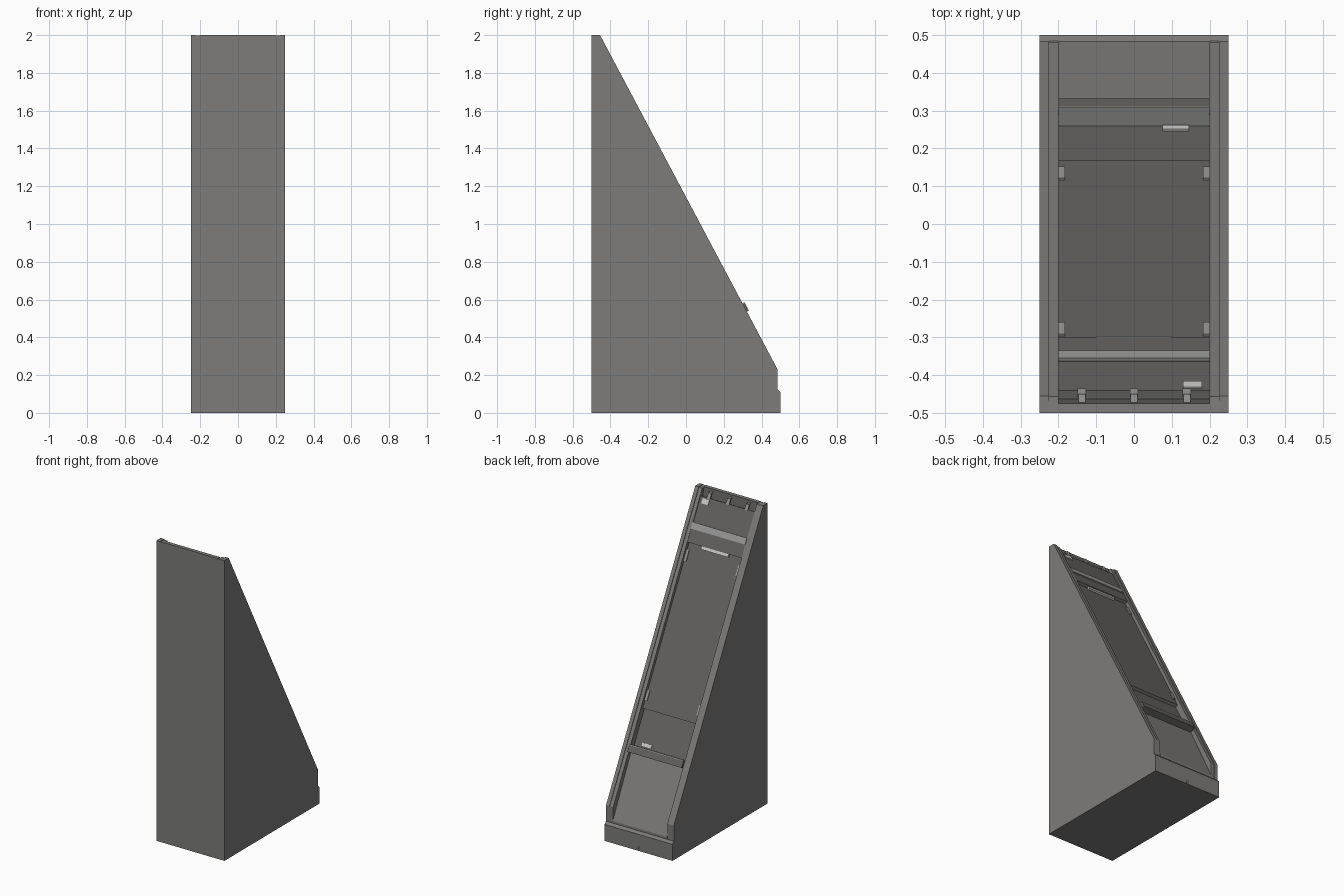
import bpy, bmesh, math

if "Cube" in bpy.data.objects:
    bpy.data.objects.remove(bpy.data.objects["Cube"])

# Sloped face runs from (y, z) = LOW to HIGH
LOW, HIGH = (0.485, 0.23), (-0.455, 2.0)
LEN = math.dist(LOW, HIGH)
TY, TZ = (HIGH[0] - LOW[0]) / LEN, (HIGH[1] - LOW[1]) / LEN


def material(name, r, g, b):
    m = bpy.data.materials.new(name)
    m.diffuse_color = (r, g, b, 1)
    m.use_nodes = True
    m.node_tree.nodes["Principled BSDF"].inputs["Base Color"].default_value = m.diffuse_color
    return m


BODY = material("body_grey", 0.205, 0.2, 0.193)
DARK = material("dark_grey", 0.127, 0.123, 0.117)
MID = material("mid_grey", 0.32, 0.32, 0.315)
LIGHT = material("light_grey", 0.66, 0.66, 0.64)


def P(s, d):
    """Point at distance s up the slope and depth d below it."""
    return (LOW[0] + TY * s - TZ * d, LOW[1] + TZ * s + TY * d)


def prism(name, profile, x0, x1, mat=BODY):
    """Extrude a (y, z) profile from x0 to x1."""
    bm = bmesh.new()
    face = bm.faces.new([bm.verts.new((x0, y, z)) for y, z in profile])
    ext = bmesh.ops.extrude_face_region(bm, geom=[face])
    for v in ext["geom"]:
        if isinstance(v, bmesh.types.BMVert):
            v.co.x = x1
    bmesh.ops.recalc_face_normals(bm, faces=bm.faces)
    me = bpy.data.meshes.new(name)
    bm.to_mesh(me)
    bm.free()
    me.materials.append(mat)
    ob = bpy.data.objects.new(name, me)
    bpy.context.collection.objects.link(ob)
    return ob


def slab(name, s0, s1, d0, d1, x0, x1, mat=BODY):
    """Box aligned with the slope."""
    return prism(name, [P(s0, d0), P(s1, d0), P(s1, d1), P(s0, d1)], x0, x1, mat)


# Base with chamfered rear lip
prism("base", [(-0.5, 0), (0.5, 0), (0.5, 0.11), (0.485, 0.125), (-0.5, 0.125)], -0.25, 0.25)
prism("base_latch", [(0.49, 0.005), (0.5005, 0.005), (0.5005, 0.03), (0.49, 0.03)],
      -0.012, 0.012, DARK)

# Side panels and slightly lower inner rails
outer = [(-0.5, 0.125), (0.485, 0.125), LOW, HIGH, (-0.5, 2.0)]
inner = [(-0.5, 0.125), (0.482, 0.125), P(0.0, 0.004), P(LEN - 0.003, 0.004), (-0.5, 1.998)]
for side, label in ((-1, "left"), (1, "right")):
    prism(label + "_side_panel", outer, side * 0.225, side * 0.25)
    prism(label + "_inner_rail", inner, side * 0.2, side * 0.225)

# Core behind the sloping panels
core = prism("core", [
    (-0.5, 0.125), (0.485, 0.125), (0.485, 0.14), P(0.347, 0.03),
    P(0.347, 0.045), P(0.625, 0.045), P(0.625, 0.025), P(1.664, 0.025),
    P(1.664, 0.006), P(1.79, 0.006), P(1.79, 0.01), P(1.955, 0.01),
    P(1.955, 0.035), (-0.475, 2.0), (-0.5, 2.0)], -0.2, 0.2)

# Bed, screen and header faces of the core are darker
core.data.materials.append(DARK)
for f in core.data.polygons:
    if f.normal.y > 0.8 and f.center.z > 0.52:
        f.material_index = 1

# Cross bars
slab("lower_bar", 0.347, 0.390, -0.012, 0.046, -0.2, 0.2, DARK)
slab("lower_bar_ledge", 0.390, 0.396, -0.012, 0.046, -0.2, 0.2, MID)
slab("upper_bar", 1.748, 1.79, 0.0, 0.012, -0.2, 0.2, MID)

# Small fittings
slab("lower_label_plate", 0.405, 0.425, 0.038, 0.046, 0.075, 0.145, LIGHT)
slab("header_lamp", 1.645, 1.664, 0.012, 0.026, -0.1, 0.1, LIGHT)
slab("top_box", 1.912, 1.945, 0.005, 0.011, 0.13, 0.18, LIGHT)

# Screen clips at the four corners
for x0, x1 in ((-0.2, -0.182), (0.182, 0.2)):
    for s0, s1 in ((0.675, 0.74), (1.55, 1.62)):
        slab("screen_clip", s0, s1, 0.019, 0.026, x0, x1, MID)

# Brackets bridging the top slot
for x in (-0.138, 0, 0.14):
    slab("bracket_arm", 1.95, 1.985, 0.006, 0.014, x - 0.011, x + 0.011, MID)
    prism("bracket_foot", [(-0.476, 1.977), (-0.45, 1.977), (-0.45, 1.985), (-0.476, 1.985)],
          x - 0.009, x + 0.009, MID)
